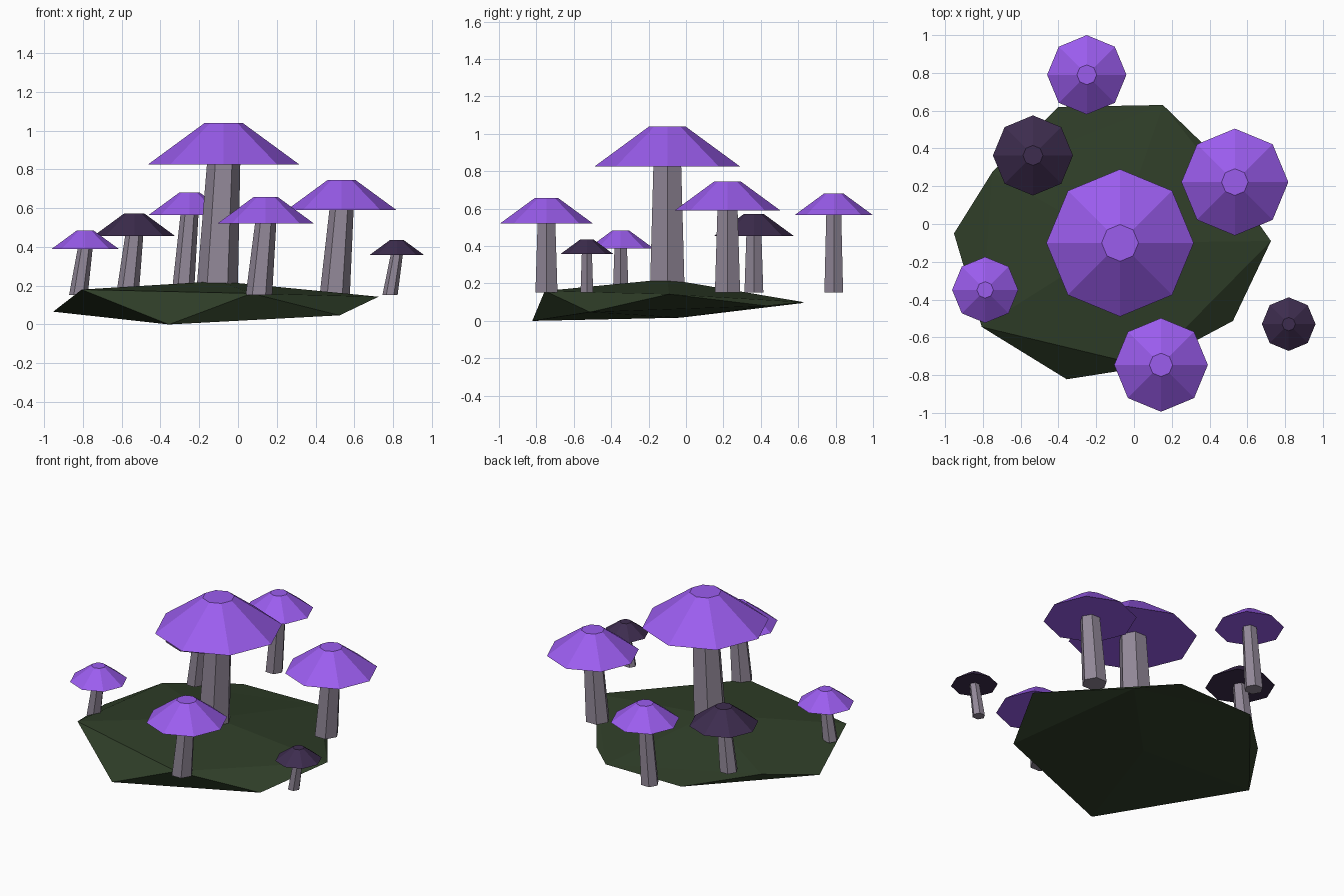
import bpy, bmesh, math

if "Cube" in bpy.data.objects:
    bpy.data.objects.remove(bpy.data.objects["Cube"])

def lin(c):
    c /= 255
    return c / 12.92 if c <= 0.04045 else ((c + 0.055) / 1.055) ** 2.4

def material(name, r, g, b):
    m = bpy.data.materials.new(name)
    m.diffuse_color = (lin(r), lin(g), lin(b), 1)
    m.use_nodes = True
    m.node_tree.nodes["Principled BSDF"].inputs["Base Color"].default_value = m.diffuse_color
    return m

PURPLE = material("purple_cap", 155, 93, 238)
DARK = material("dark_cap", 61, 44, 78)
STEM = material("stem_grey", 146, 136, 152)
MOSS = material("moss", 47, 62, 40)

def finish(name, bm, mat):
    bmesh.ops.recalc_face_normals(bm, faces=bm.faces)
    me = bpy.data.meshes.new(name)
    bm.to_mesh(me)
    bm.free()
    me.materials.append(mat)
    ob = bpy.data.objects.new(name, me)
    bpy.context.collection.objects.link(ob)
    return ob

def frustum(name, sides, bottom, top, mat):
    """Closed frustum between two (x, y, z, radius) rings."""
    bm = bmesh.new()
    rings = []
    for x, y, z, r in (bottom, top):
        rings.append([bm.verts.new((x + r * math.cos(math.tau * i / sides),
                                    y + r * math.sin(math.tau * i / sides), z))
                      for i in range(sides)])
    lo, hi = rings
    bm.faces.new(lo)
    bm.faces.new(hi)
    for i in range(sides):
        j = (i + 1) % sides
        bm.faces.new((lo[i], lo[j], hi[j], hi[i]))
    return finish(name, bm, mat)

# Mound: squashed irregular icosahedron (two staggered rings and two poles)
upper = [(-.75, .275, .14), (.153, .63, .10), (.725, -.09, .143),
         (.07, -.755, .16), (-.806, -.545, .18)]
lower = [(-.40, .62, .095), (.36, .43, .08), (.524, -.513, .047),
         (-.356, -.822, 0), (-.953, -.05, .066)]
bm = bmesh.new()
up = [bm.verts.new(p) for p in upper]
low = [bm.verts.new(p) for p in lower]
peak = bm.verts.new((-.1, -.1, .223))
base = bm.verts.new((-.1, -.03, .017))
for i in range(5):
    j = (i + 1) % 5
    bm.faces.new((up[i], up[j], peak))
    bm.faces.new((low[i], low[j], base))
    bm.faces.new((up[i], low[i], up[j]))
    bm.faces.new((low[i], low[j], up[j]))
finish("mound", bm, MOSS)

# Mushrooms: x, y, cap radius, cap base height, cap material
mushrooms = [(-.074, -.10, .39, .825, PURPLE), (.534, .222, .283, .59, PURPLE),
             (.143, -.746, .248, .521, PURPLE), (-.25, .79, .21, .565, PURPLE),
             (-.535, .363, .212, .455, DARK), (-.788, -.349, .175, .388, PURPLE),
             (.819, -.53, .142, .357, DARK)]
GROUND, LEAN = .152, .035
for n, (x, y, r, z, mat) in enumerate(mushrooms, 1):
    frustum(f"stem_{n}", 6, (x - LEAN, y, GROUND, r * .275), (x, y, z + .005, r * .22), STEM)
    frustum(f"cap_{n}", 8, (x, y, z, r), (x, y, z + r * .55, r * .25), mat)
